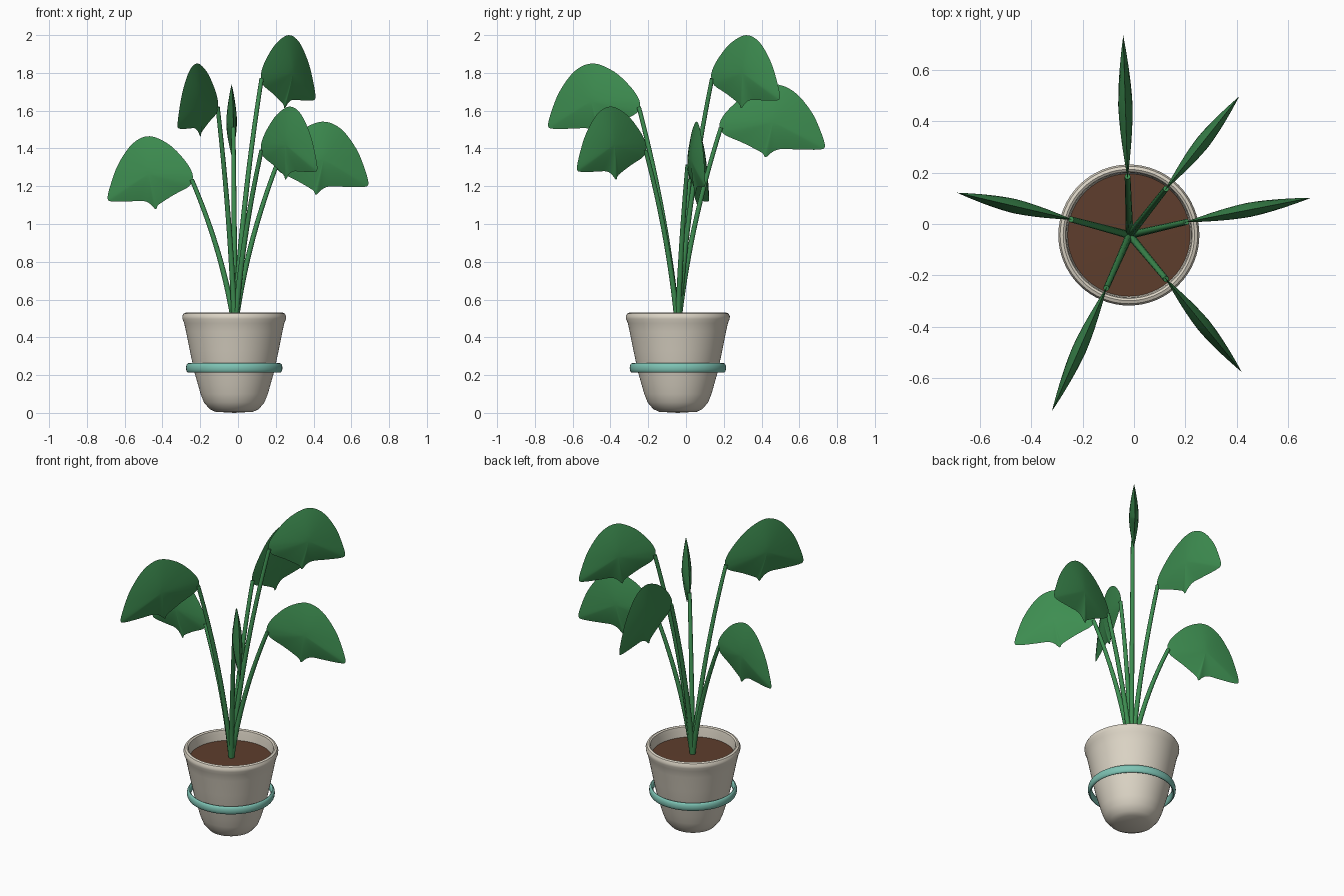
import bpy, bmesh, math
from mathutils import Vector

if "Cube" in bpy.data.objects:
    bpy.data.objects.remove(bpy.data.objects["Cube"])

CX, CY = -0.02, -0.043


def material(name, rgb):
    m = bpy.data.materials.new(name)
    m.diffuse_color = (*[c ** 2.2 for c in rgb], 1)
    m.use_nodes = True
    m.node_tree.nodes["Principled BSDF"].inputs["Base Color"].default_value = m.diffuse_color
    return m


GREEN = material("leaf_green", (0.25, 0.55, 0.32))
CLAY = material("pot_cream", (0.86, 0.83, 0.77))
TEAL = material("band_teal", (0.49, 0.76, 0.70))
EARTH = material("soil_brown", (0.37, 0.25, 0.19))


def finish(name, bm, mat, angle=40):
    bmesh.ops.recalc_face_normals(bm, faces=bm.faces)
    me = bpy.data.meshes.new(name)
    bm.to_mesh(me)
    bm.free()
    me.shade_smooth()
    me.set_sharp_from_angle(angle=math.radians(angle))
    me.materials.append(mat)
    ob = bpy.data.objects.new(name, me)
    bpy.context.collection.objects.link(ob)
    return ob


def lathe(name, profile, mat, closed=False, seg=64):
    """Spin (radius, z) points about the pot axis."""
    bm = bmesh.new()
    vs = [bm.verts.new((CX + r, CY, z)) for r, z in profile]
    es = [bm.edges.new(p) for p in zip(vs, vs[1:])]
    if closed:
        es.append(bm.edges.new((vs[-1], vs[0])))
    bmesh.ops.spin(bm, geom=vs + es, cent=(CX, CY, 0), axis=(0, 0, 1),
                   angle=2 * math.pi, steps=seg, use_merge=True)
    bmesh.ops.remove_doubles(bm, verts=bm.verts, dist=1e-5)
    return finish(name, bm, mat)


def smooth_loop(pts, n=4):
    """Closed Catmull-Rom curve through the points."""
    out, k = [], len(pts)
    for i in range(k):
        a, b, c, d = (Vector(pts[(i + j) % k]) for j in (-1, 0, 1, 2))
        for s in range(n):
            t = s / n
            out.append(0.5 * (2 * b + (c - a) * t + (2 * a - 5 * b + 4 * c - d) * t * t
                              + (3 * b - a - 3 * c + d) * t ** 3))
    return out


# Pot: outer wall, rounded rim, inner wall
lathe("pot", [(0, 0), (0.10, 0.006), (0.13, 0.02), (0.16, 0.055), (0.178, 0.10), (0.192, 0.15),
              (0.212, 0.22), (0.235, 0.33), (0.255, 0.43), (0.265, 0.475), (0.274, 0.497),
              (0.275, 0.512), (0.268, 0.526), (0.256, 0.531), (0.247, 0.525), (0.243, 0.505),
              (0.24, 0.47), (0.232, 0.42), (0, 0.42)], CLAY)
# Soil disc
lathe("soil", [(0, 0.467), (0.241, 0.463), (0.235, 0.44), (0, 0.44)], EARTH)
# Loose flattened band around the pot
band = [(0.243 + 0.012 * math.cos(a), 0.238 + 0.025 * math.sin(a))
        for a in (i * math.pi / 8 for i in range(16))]
lathe("pot_band", band, TEAL, closed=True)

# Leaf outline: fraction of the length, height relative to the stem end
OUTLINE = smooth_loop([
    (0, .042), (.09, .106), (.27, .186), (.5, .230), (.70, .192), (.87, .085), (.965, -.027),
    (1, -.10), (.94, -.116), (.73, -.115), (.58, -.113), (.5, -.127), (.43, -.157),
    (.405, -.138), (.36, -.122), (.21, -.08), (.035, -.037), (-.01, 0)])
CENTRE = Vector((0.5, 0.03))


def leaf(name, base, tip, z):
    """Pillow-shaped blade standing in the vertical plane through base and tip."""
    base, tip = Vector(base), Vector(tip)
    along = tip - base
    side = Vector((-along.y, along.x)).normalized()

    def place(p, t):
        q = base + along * p.x + side * t
        return (q.x, q.y, z + p.y)

    bm = bmesh.new()
    n = len(OUTLINE)
    rim = [bm.verts.new(place(p, 0)) for p in OUTLINE]
    for sgn in (1, -1):
        prev = rim
        for s in (0.9, 0.75, 0.55, 0.35, 0.17):
            t = sgn * 0.028 * (1 - s ** 1.6)
            ring = [bm.verts.new(place(CENTRE.lerp(p, s), t)) for p in OUTLINE]
            for i in range(n):
                j = (i + 1) % n
                bm.faces.new((prev[i], prev[j], ring[j], ring[i]))
            prev = ring
        mid = bm.verts.new(place(CENTRE, sgn * 0.028))
        for i in range(n):
            bm.faces.new((prev[i], prev[(i + 1) % n], mid))
    finish(name, bm, GREEN)


def stem(name, end, z):
    """Tapered tube bending gently outward from the soil."""
    p0 = Vector((CX + 0.003, CY, 0.45))
    p2 = Vector((*end, z))
    d = p2 - p0
    c = p0 + Vector((d.x * 0.26, d.y * 0.26, d.z * 0.5))
    cu = bpy.data.curves.new(name, 'CURVE')
    cu.dimensions = '3D'
    cu.bevel_depth = 0.012
    cu.bevel_resolution = 3
    cu.resolution_u = 16
    cu.use_fill_caps = True
    sp = cu.splines.new('BEZIER')
    sp.bezier_points.add(1)
    a, b = sp.bezier_points
    for pt in (a, b):
        pt.handle_left_type = pt.handle_right_type = 'FREE'
    h1, h2 = p0.lerp(c, 2 / 3), p2.lerp(c, 2 / 3)
    a.co, a.handle_right, a.handle_left = p0, h1, p0 * 2 - h1
    b.co, b.handle_left, b.handle_right = p2, h2, p2 * 2 - h2
    a.radius, b.radius = 1.3, 0.95
    cu.materials.append(GREEN)
    ob = bpy.data.objects.new(name, cu)
    bpy.context.collection.objects.link(ob)


# Six stems with their leaves: stem end, leaf tip, stem end height
for i, (end, tip, z) in enumerate([
        ((-0.245, 0.018), (-0.69, 0.122), 1.235),
        ((-0.025, 0.185), (-0.042, 0.735), 1.51),
        ((0.125, 0.138), (0.41, 0.497), 1.77),
        ((0.205, 0.008), (0.69, 0.102), 1.312),
        ((0.125, -0.215), (0.42, -0.577), 1.392),
        ((-0.108, -0.25), (-0.32, -0.73), 1.62)], 1):
    stem(f"stem_{i}", end, z)
    leaf(f"leaf_{i}", end, tip, z)
